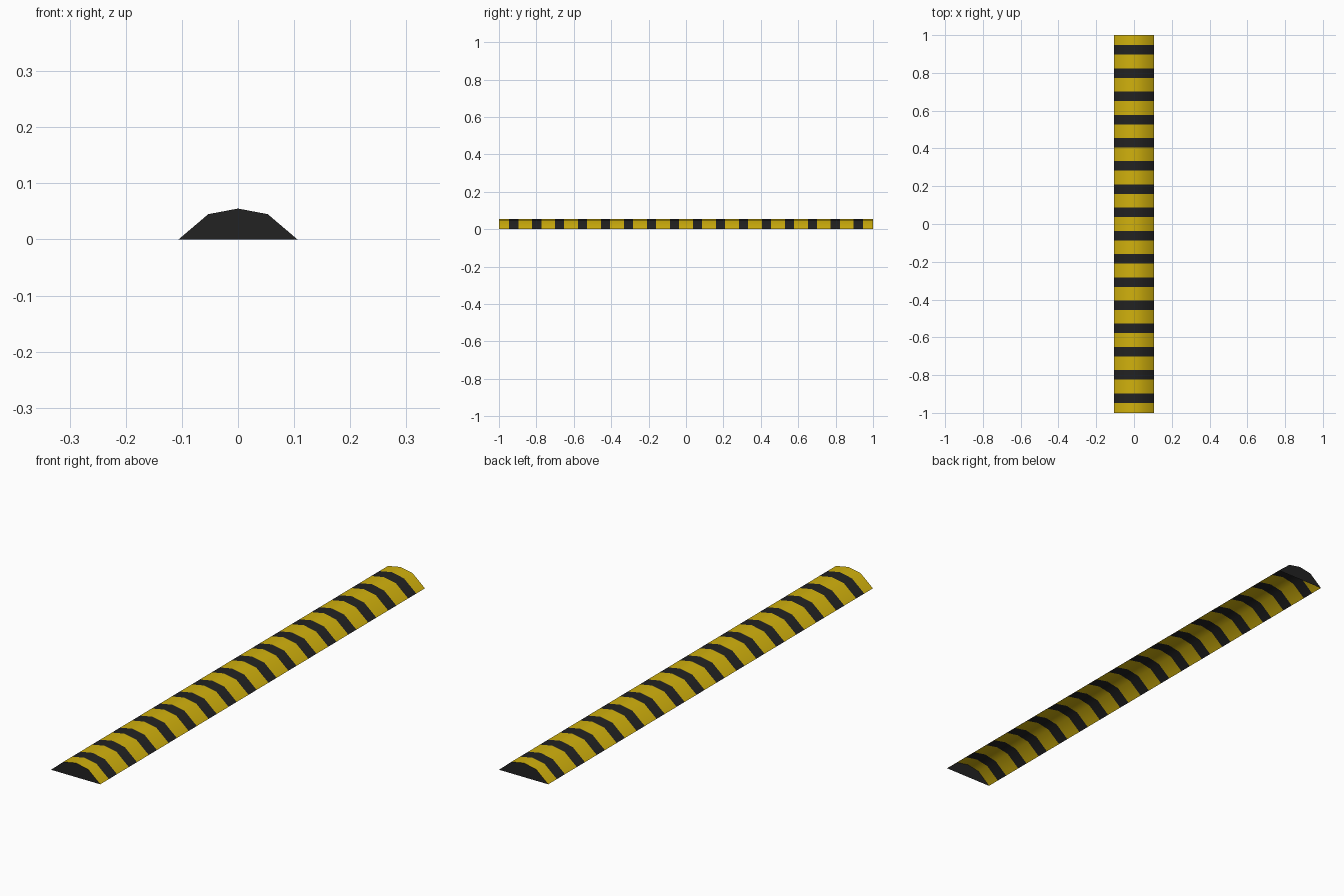
import bpy, bmesh, math

if "Cube" in bpy.data.objects:
    bpy.data.objects.remove(bpy.data.objects["Cube"])

def material(name, rgb):
    m = bpy.data.materials.new(name)
    m.diffuse_color = (*rgb, 1)
    m.use_nodes = True
    m.node_tree.nodes["Principled BSDF"].inputs["Base Color"].default_value = m.diffuse_color
    return m

yellow = material("safety yellow", (0.64, 0.44, 0.004))
black = material("rubber black", (0.016, 0.016, 0.016))

PROFILE = [(-0.106, 0), (-0.053, 0.045), (0, 0.055), (0.053, 0.045), (0.106, 0)]
STRIPES, PITCH, WIDTH = 16, 0.1229, 0.05

def make_object(name, bm, mats):
    me = bpy.data.meshes.new(name)
    bm.to_mesh(me)
    bm.free()
    ob = bpy.data.objects.new(name, me)
    bpy.context.collection.objects.link(ob)
    for m in mats:
        me.materials.append(m)
    return ob

# Stripe boundaries along the length
ys = [-1.0]
for i in range(STRIPES):
    c = (i - (STRIPES - 1) / 2) * PITCH
    ys += [c - WIDTH / 2, c + WIDTH / 2]
ys.append(1.0)

# Striped hump, open underneath
bm = bmesh.new()
rings = [[bm.verts.new((x, y, z)) for x, z in PROFILE] for y in ys]
for i, (a, b) in enumerate(zip(rings, rings[1:])):
    for j in range(len(PROFILE) - 1):
        f = bm.faces.new((a[j], b[j], b[j + 1], a[j + 1]))
        f.material_index = i % 2
hump = make_object("striped_hump", bm, [yellow, black])
bpy.context.view_layer.objects.active = hump
hump.select_set(True)
bpy.ops.object.shade_smooth_by_angle(angle=math.radians(45))

# Flat dark end caps
for name, y in (("front_cap", -1.0), ("back_cap", 1.0)):
    bm = bmesh.new()
    pts = PROFILE if y > 0 else PROFILE[::-1]
    f = bm.faces.new([bm.verts.new((x, y, z)) for x, z in pts])
    f.normal_update()
    if f.normal.y * y < 0:
        f.normal_flip()
    make_object(name, bm, [black])
